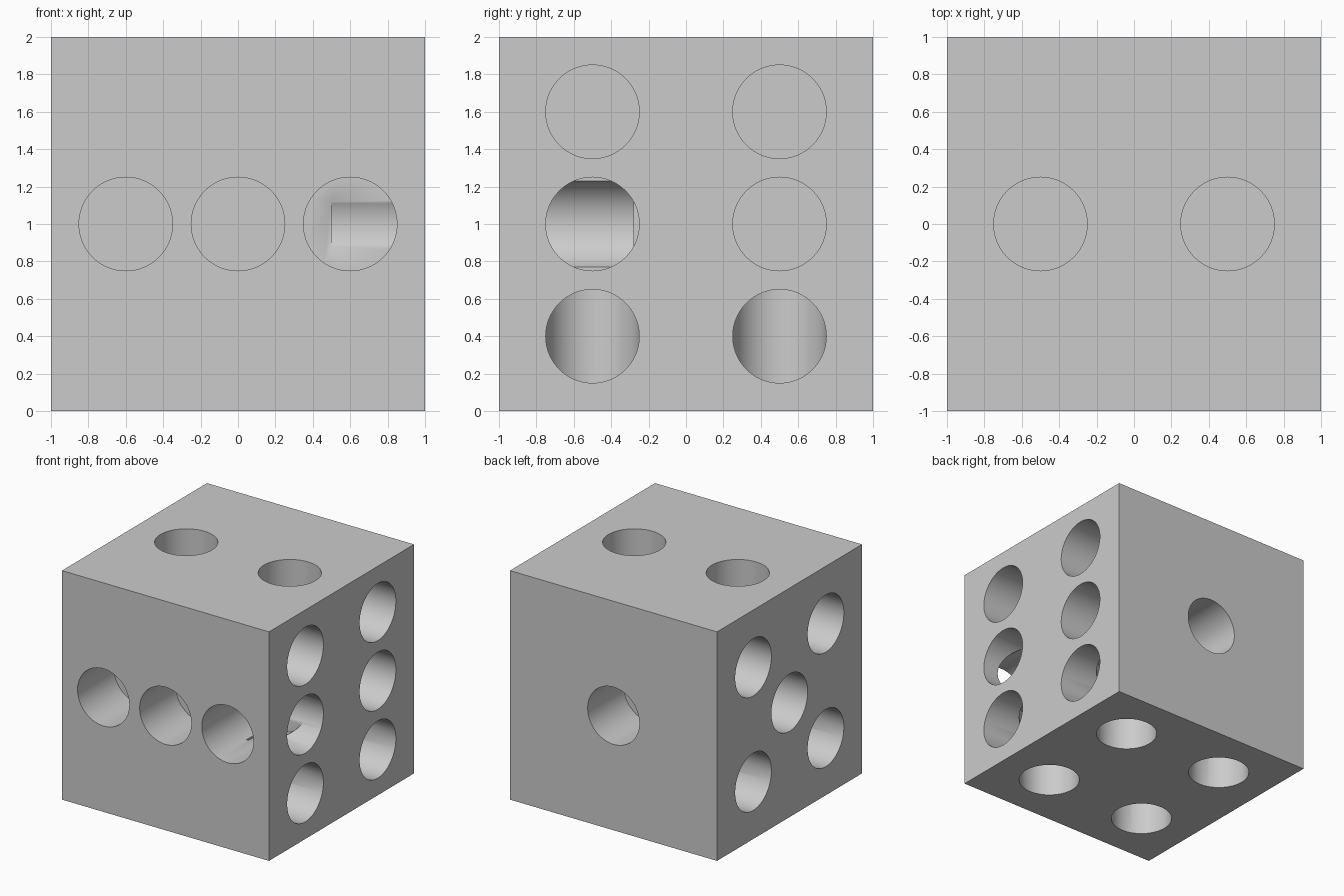
import bpy
from math import pi
from mathutils import Matrix, Vector

if "Cube" in bpy.data.objects:
    bpy.data.objects.remove(bpy.data.objects["Cube"])

RADIUS = 0.25

grey = bpy.data.materials.new("light_grey")
grey.diffuse_color = (0.6, 0.6, 0.6, 1)
grey.use_nodes = True
grey.node_tree.nodes["Principled BSDF"].inputs["Base Color"].default_value = grey.diffuse_color

# Cube body
bpy.ops.mesh.primitive_cube_add(size=2, location=(0, 0, 1))
body = bpy.context.object
body.name = "die_body"
body.data.materials.append(grey)


def drill(name, point, inward, depth):
    """Cut one round flat-bottomed hole into the body."""
    d = Vector(inward)
    over = 0.1
    centre = Vector(point) + d * (depth - over) / 2
    bpy.ops.mesh.primitive_cylinder_add(vertices=96, radius=RADIUS, depth=depth + over)
    cutter = bpy.context.object
    cutter.name = name
    turn = {"x": Matrix.Rotation(pi / 2, 4, "Y"),
            "y": Matrix.Rotation(pi / 2, 4, "X"),
            "z": Matrix.Identity(4)}["x" if d.x else "y" if d.y else "z"]
    cutter.matrix_world = Matrix.Translation(centre) @ turn
    cutter.data.materials.append(grey)
    cutter.hide_render = True
    bpy.context.view_layer.update()
    bpy.context.view_layer.objects.active = body
    mod = body.modifiers.new(name, "BOOLEAN")
    mod.operation = "DIFFERENCE"
    mod.solver = "EXACT"
    mod.object = cutter
    bpy.ops.object.modifier_apply(modifier=mod.name)
    bpy.data.objects.remove(cutter, do_unlink=True)


# Six holes on the right
for y in (-0.5, 0.5):
    for z in (0.4, 1.0, 1.6):
        drill("right_hole", (1, y, z), (-1, 0, 0), 0.5)

# Five holes on the left
for y, z in ((-0.5, 0.5), (0.5, 0.5), (0, 1), (-0.5, 1.5), (0.5, 1.5)):
    drill("left_hole", (-1, y, z), (1, 0, 0), 0.5)

# Three holes in front, the right one deeper
for x, depth in ((-0.6, 0.5), (0, 0.5), (0.6, 0.72)):
    drill("front_hole", (x, -1, 1), (0, 1, 0), depth)

# One hole at the back
drill("back_hole", (0, 1, 1), (0, -1, 0), 0.5)

# Two holes on top
for x in (-0.5, 0.5):
    drill("top_hole", (x, 0, 2), (0, 0, -1), 0.5)

# Four holes underneath, the right pair deeper
for x, depth in ((-0.5, 0.5), (0.5, 0.72)):
    for y in (-0.5, 0.5):
        drill("bottom_hole", (x, y, 0), (0, 0, 1), depth)

bpy.ops.object.select_all(action="DESELECT")
body.select_set(True)
bpy.context.view_layer.objects.active = body
bpy.ops.object.shade_smooth_by_angle(angle=0.5)
